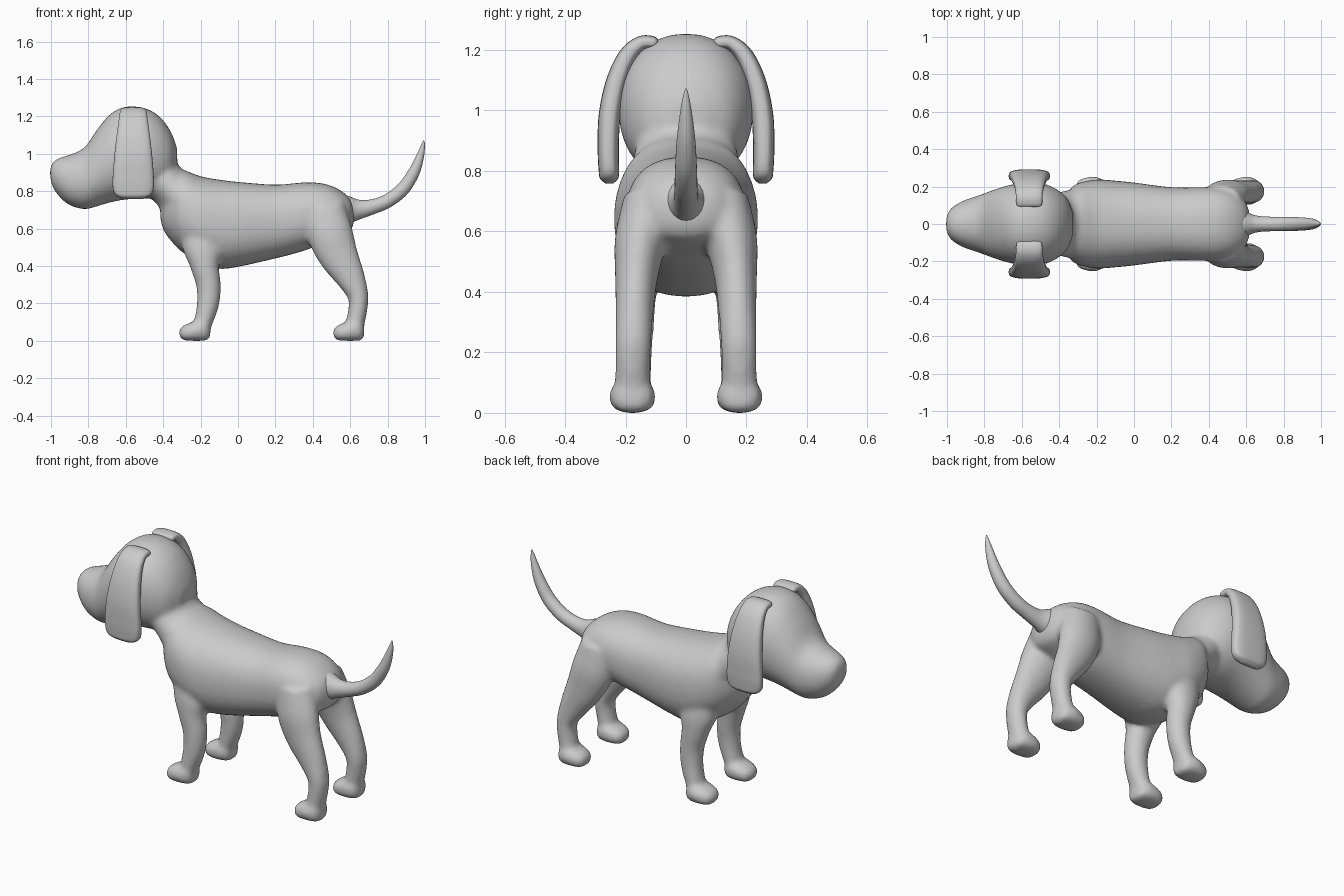
import bpy, bmesh, math
from mathutils import Vector

def spline(rows, steps=6):
    # Catmull-Rom interpolation of equal-length tuples
    out = []
    for i in range(len(rows) - 1):
        p0, p1 = rows[max(i - 1, 0)], rows[i]
        p2, p3 = rows[i + 1], rows[min(i + 2, len(rows) - 1)]
        for s in range(steps):
            t = s / steps
            out.append([0.5 * (2*b + (c - a)*t + (2*a - 5*b + 4*c - d)*t*t + (3*b - a - 3*c + d)*t**3)
                        for a, b, c, d in zip(p0, p1, p2, p3)])
    return out + [list(rows[-1])]

def loft(bm, rows, side, up=None, power=2.0, n=32):
    # rows: x, y, z, radius along side, radius along the normal
    rows = spline(rows)
    side = Vector(side)
    rings = []
    for i, r in enumerate(rows):
        a, b = rows[max(i - 1, 0)], rows[min(i + 1, len(rows) - 1)]
        tangent = Vector(b[:3]) - Vector(a[:3])
        normal = Vector(up) if up else tangent.cross(side).normalized()
        ring = []
        for k in range(n):
            c, s = math.cos(2*math.pi*k/n), math.sin(2*math.pi*k/n)
            u = math.copysign(abs(c)**(2/power), c) * r[3]
            v = math.copysign(abs(s)**(2/power), s) * r[4]
            ring.append(bm.verts.new(Vector(r[:3]) + side*u + normal*v))
        rings.append(ring)
    faces = [bm.faces.new((p[k], p[(k+1) % n], q[(k+1) % n], q[k]))
             for p, q in zip(rings, rings[1:]) for k in range(n)]
    faces += [bm.faces.new(rings[0]), bm.faces.new(rings[-1])]
    bmesh.ops.recalc_face_normals(bm, faces=faces)

def silhouette(bm, rows, y=0.0, power=2.0):
    # rows: x, bottom z, top z, half width
    loft(bm, [(x, y, (b + t)/2, w, (t - b)/2) for x, b, t, w in rows], (0, 1, 0), (0, 0, 1), power)

def finish(bm, name):
    me = bpy.data.meshes.new(name)
    bm.to_mesh(me)
    bm.free()
    me.polygons.foreach_set("use_smooth", [True]*len(me.polygons))
    ob = bpy.data.objects.new(name, me)
    bpy.context.collection.objects.link(ob)
    return ob

bm = bmesh.new()
# torso
silhouette(bm, [(-.415, .65, .75, .05), (-.395, .585, .84, .12), (-.35, .525, .89, .18),
                (-.3, .475, .915, .218), (-.2, .415, .88, .238), (-.1, .385, .862, .232),
                (0, .395, .85, .222), (.2, .44, .835, .197), (.35, .48, .847, .197),
                (.45, .52, .842, .192), (.53, .55, .815, .17), (.595, .58, .765, .12),
                (.62, .63, .71, .05)], power=2.3)
# head
silhouette(bm, [(-1.005, .88, .92, .025), (-.99, .82, .955, .07), (-.95, .765, .98, .105),
                (-.9, .725, .995, .13), (-.82, .703, 1.035, .157), (-.75, .72, 1.135, .183),
                (-.68, .74, 1.215, .205), (-.6, .755, 1.252, .22), (-.5, .76, 1.245, .22),
                (-.42, .775, 1.2, .19), (-.36, .83, 1.12, .14), (-.325, .91, 1.03, .06)], power=2.15)
# neck
loft(bm, [(-.5, 0, .93, .16, .12), (-.43, 0, .88, .165, .12), (-.355, 0, .815, .18, .115),
          (-.26, 0, .71, .2, .14)], (0, 1, 0))
# legs and feet
front = [(-.22, .13, .66, .07, .1), (-.19, .15, .5, .08, .105), (-.178, .165, .4, .069, .077),
         (-.158, .168, .3, .063, .066), (-.16, .172, .2, .06, .06), (-.185, .175, .1, .06, .05),
         (-.205, .175, .03, .06, .045)]
hind = [(.46, .12, .72, .085, .11), (.49, .147, .58, .088, .122), (.535, .163, .46, .072, .108),
        (.6, .17, .34, .063, .08), (.642, .174, .24, .06, .056), (.638, .177, .15, .058, .051),
        (.615, .177, .05, .06, .05)]
foot = [(0, .03, .055, .025), (.02, .003, .08, .058), (.07, 0, .1, .075), (.12, 0, .11, .074),
        (.155, .003, .1, .055), (.168, .03, .07, .02)]
for s in (1, -1):
    for leg, toe in ((front, -.315), (hind, .508)):
        loft(bm, [(x, y*s, z, a, b) for x, y, z, a, b in leg], (0, 1, 0))
        silhouette(bm, [(x + toe, b, t, w) for x, b, t, w in foot], .177*s, 2.5)
body = finish(bm, "body")
# fuse the body parts into one soft skin
remesh = body.modifiers.new("fuse", 'REMESH')
remesh.mode = 'VOXEL'
remesh.voxel_size = .012
remesh.use_smooth_shade = True
soften = body.modifiers.new("soften", 'SMOOTH')
soften.factor = .5
soften.iterations = 12

# tail
bm = bmesh.new()
loft(bm, [(.53, 0, .70, .09, .09), (.59, 0, .70, .07, .075), (.65, 0, .703, .046, .052),
          (.72, 0, .717, .039, .04), (.8, 0, .748, .038, .037), (.88, 0, .81, .036, .036),
          (.94, 0, .9, .031, .031), (.975, 0, .99, .02, .02), (.99, 0, 1.05, .009, .009),
          (.993, 0, 1.072, .002, .002)], (0, 1, 0), n=24)
finish(bm, "tail")

# ears
for s, side in ((1, "left"), (-1, "right")):
    bm = bmesh.new()
    path = [(.095, 1.222, .055, .006), (.105, 1.224, .068, .02), (.15, 1.222, .071, .024),
            (.195, 1.178, .078, .03), (.232, 1.09, .09, .034), (.253, .98, .102, .036),
            (.257, .87, .11, .035), (.255, .805, .107, .034), (.254, .775, .088, .03),
            (.254, .758, .05, .012)]
    loft(bm, [(-.56, y*s, z, a, b) for y, z, a, b in path], (1, 0, 0), power=3)
    finish(bm, side + "_ear")
